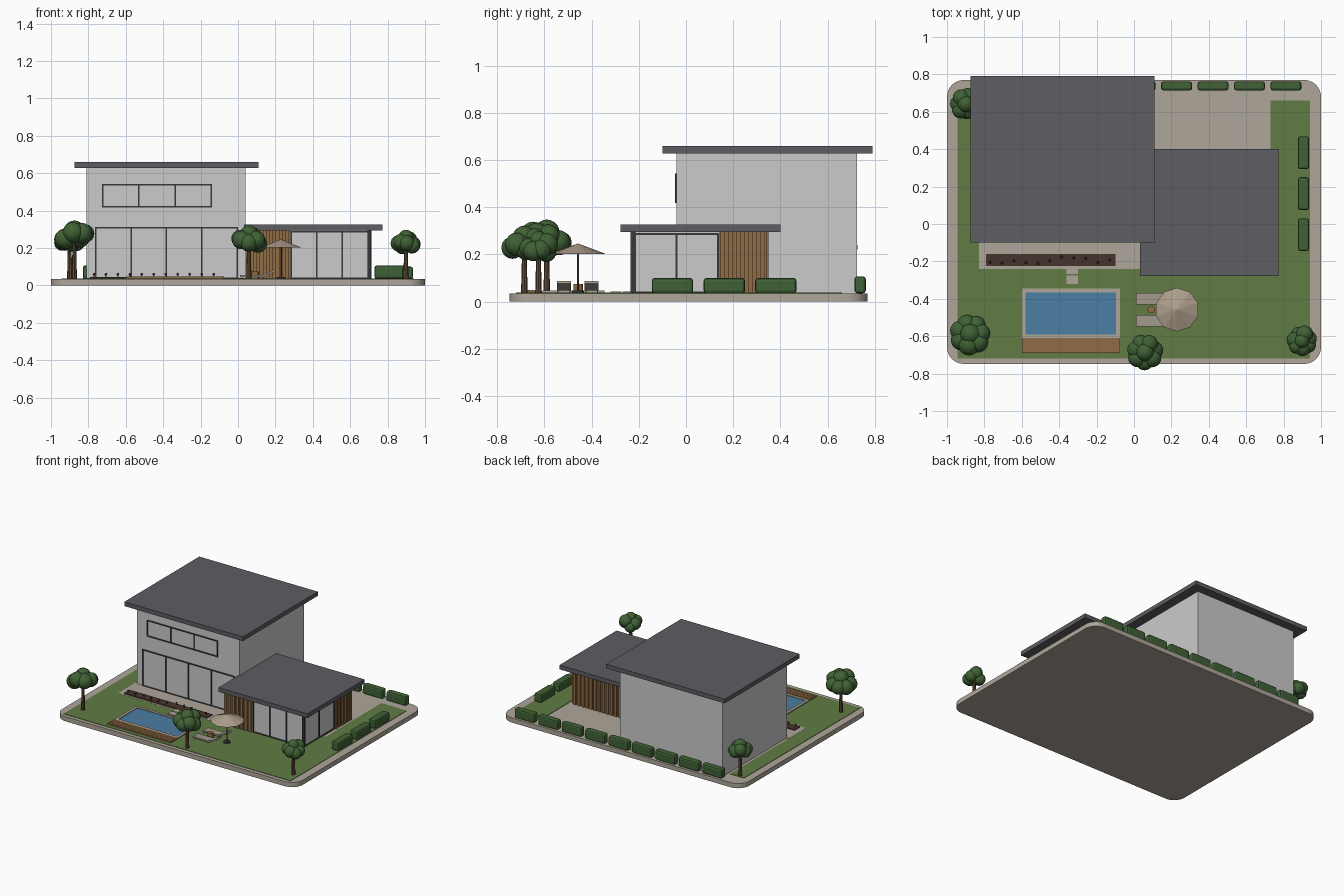
import bpy, bmesh, math, random
from mathutils import Vector, Matrix

if "Cube" in bpy.data.objects:
    bpy.data.objects.remove(bpy.data.objects["Cube"])

random.seed(4)
MATS = {}
COLORS = {
    "stone": (0.42, 0.38, 0.32), "grass": (0.12, 0.20, 0.06), "roof": (0.11, 0.11, 0.125),
    "frame": (0.035, 0.04, 0.045), "wood": (0.28, 0.15, 0.06), "water": (0.07, 0.21, 0.36),
    "soil": (0.06, 0.035, 0.025), "leaf": (0.05, 0.12, 0.035), "bark": (0.12, 0.07, 0.04),
    "fabric": (0.42, 0.34, 0.26), "cushion": (0.36, 0.32, 0.26), "flower": (0.12, 0.04, 0.04),
}
for key, rgb in COLORS.items():
    MATS[key] = bpy.data.materials.new(key)
    MATS[key].diffuse_color = (*rgb, 1)


def finish(name, bm, mat=None, smooth=False):
    me = bpy.data.meshes.new(name)
    bm.to_mesh(me)
    bm.free()
    for p in me.polygons:
        p.use_smooth = smooth
    if mat:
        me.materials.append(MATS[mat])
    ob = bpy.data.objects.new(name, me)
    bpy.context.collection.objects.link(ob)
    return ob


def add_box(bm, x0, x1, y0, y1, z0, z1):
    m = Matrix.Translation(((x0 + x1) / 2, (y0 + y1) / 2, (z0 + z1) / 2)) @ Matrix.Diagonal((x1 - x0, y1 - y0, z1 - z0, 1))
    return bmesh.ops.create_cube(bm, size=1, matrix=m)["verts"]


def boxes(name, items, mat=None, bevel=0):
    bm = bmesh.new()
    for it in items:
        add_box(bm, *it)
    if bevel:
        bmesh.ops.bevel(bm, geom=bm.edges[:], offset=bevel, segments=2, profile=0.5, affect="EDGES")
    return finish(name, bm, mat)


def cone(name, x, y, z0, z1, r0, r1, n, mat, smooth=False):
    bm = bmesh.new()
    bmesh.ops.create_cone(bm, cap_ends=True, segments=n, radius1=r0, radius2=r1, depth=z1 - z0,
                          matrix=Matrix.Translation((x, y, (z0 + z1) / 2)))
    ob = finish(name, bm, mat, smooth)
    if smooth:
        ob.data.set_sharp_from_angle(angle=math.radians(40))
    return ob


# plot slab with rounded corners
G = 0.035
bm = bmesh.new()
add_box(bm, -1, 1, -0.748, 0.77, 0, G)
upright = [e for e in bm.edges if abs(e.verts[0].co.z - e.verts[1].co.z) > 0.01]
bmesh.ops.bevel(bm, geom=upright, offset=0.09, segments=8, profile=0.5, affect="EDGES")
finish("plot_slab", bm, "stone")

# lawn, patio, stepping stones
L = G + 0.003
boxes("lawn", [(-0.945, 0.94, -0.72, -0.24, G - 0.01, L),
               (-0.945, -0.83, -0.24, 0.66, G - 0.01, L),
               (0.03, 0.94, -0.24, 0.0, G - 0.01, L),
               (0.73, 0.94, 0.0, 0.66, G - 0.01, L)], "grass")
boxes("front_patio", [(-0.83, 0.04, -0.24, -0.03, G - 0.01, L + 0.001)], "stone")
boxes("stepping_stones", [(-0.36, -0.30, -0.32, -0.275, L - 0.01, 0.043),
                          (-0.36, -0.30, -0.268, -0.22, L - 0.01, 0.043)], "stone")

# planter with small flowers
boxes("planter_soil", [(-0.79, -0.10, -0.225, -0.16, G, 0.045)], "soil")
bm = bmesh.new()
for i in range(11):
    p = (-0.77 + i * 0.064, -0.193 + random.uniform(-0.02, 0.02), 0.06)
    bmesh.ops.create_icosphere(bm, subdivisions=1, radius=0.008, matrix=Matrix.Translation(p))
    add_box(bm, p[0] - 0.002, p[0] + 0.002, p[1] - 0.002, p[1] + 0.002, 0.04, 0.058)
finish("planter_flowers", bm, "flower")

# main house and wing volumes
boxes("main_walls", [(-0.81, 0.04, -0.04, 0.725, G, 0.63)])
boxes("main_roof", [(-0.875, 0.11, -0.10, 0.79, 0.628, 0.66)], "roof")
boxes("wing_walls", [(0.04, 0.70, -0.22, 0.335, G, 0.297)])
boxes("wing_roof", [(0.032, 0.772, -0.278, 0.40, 0.295, 0.327)], "roof")


def window(name, a0, a1, z0, z1, panes, plane, axis="x", t=0.008, out=0.006):
    """Frame bars on a wall plane; axis tells along which direction it runs."""
    lo, hi = (plane - out, plane + 0.01) if axis == "x" else (plane - 0.01, plane + out)
    bars = []
    for i in range(panes + 1):
        c = a0 + (a1 - a0 - t) * i / panes
        bars.append((c, c + t, z0, z1))
    bars += [(a0 + t, a1 - t, z0, z0 + t), (a0 + t, a1 - t, z1 - t, z1)]
    if axis == "x":
        items = [(b[0], b[1], lo, hi, b[2], b[3]) for b in bars]
    else:
        items = [(lo, hi, b[0], b[1], b[2], b[3]) for b in bars]
    boxes(name, items, "frame")


window("main_lower_window_frame", -0.765, 0.0, G, 0.312, 4, -0.04)
window("main_upper_window_frame", -0.727, -0.138, 0.418, 0.542, 3, -0.04)
window("wing_front_window_frame", 0.28, 0.70, G, 0.29, 3, -0.22)
window("wing_side_window_frame", -0.22, 0.14, G, 0.29, 2, 0.70, "y")
boxes("wing_corner_post", [(0.693, 0.71, -0.23, -0.213, G, 0.296)], "frame")

# timber cladding on the wing: backing plus slats
boxes("wing_wood_backing", [(0.042, 0.28, -0.226, -0.21, G, 0.296),
                            (0.69, 0.706, 0.14, 0.341, G, 0.296),
                            (0.042, 0.69, 0.325, 0.341, G, 0.296)], "wood")
slats = []
step, w = 0.034, 0.02
for i in range(7):
    x = 0.048 + i * step
    slats.append((x, x + w, -0.235, -0.22, G, 0.296))
for i in range(6):
    y = 0.144 + i * step
    slats.append((0.70, 0.714, y, y + w, G, 0.296))
for i in range(19):
    x = 0.06 + i * step
    slats.append((x, x + w, 0.335, 0.35, G, 0.296))
boxes("wing_wood_slats", slats, "wood")

# pool: coping, water, deck
X0, X1, Y0, Y1, c = -0.60, -0.075, -0.61, -0.345, 0.02
boxes("pool_coping", [(X0, X1, Y0, Y0 + c, G, 0.046), (X0, X1, Y1 - c, Y1, G, 0.046),
                      (X0, X0 + c, Y0 + c, Y1 - c, G, 0.046), (X1 - c, X1, Y0 + c, Y1 - c, G, 0.046)], "stone")
boxes("pool_water", [(X0 + c, X1 - c, Y0 + c, Y1 - c, G, 0.041)], "water")
boxes("pool_deck", [(X0, X1, Y0 - 0.08 + i * 0.016, Y0 - 0.066 + i * 0.016, G, 0.048) for i in range(5)]
      + [(X0, X1, Y0 - 0.08, Y0, G, 0.045)], "wood")

# parasol
PX, PY = 0.23, -0.458
cone("parasol_canopy", PX, PY, 0.202, 0.245, 0.117, 0.003, 10, "fabric")
cone("parasol_pole", PX, PY, G, 0.21, 0.004, 0.004, 8, "bark")
cone("parasol_base", PX, PY, G, 0.046, 0.025, 0.025, 12, "frame")

# loungers with raised backs, side table
for n, y in enumerate((-0.4, -0.517)):
    bm = bmesh.new()
    add_box(bm, 0.01, 0.14, y - 0.03, y + 0.03, 0.046, 0.056)
    back = add_box(bm, 0.0, 0.075, y - 0.03, y + 0.03, -0.005, 0.005)
    for v in back:
        v.co = Matrix.Rotation(math.radians(-24), 3, "Y") @ Vector((v.co.x, 0, v.co.z)) + Vector((0.135, v.co.y, 0.051))
    for x in (0.02, 0.13):
        for s in (-0.025, 0.025):
            add_box(bm, x - 0.003, x + 0.003, y + s - 0.003, y + s + 0.003, G, 0.048)
    finish(f"lounger_{n + 1}", bm, "cushion")
cone("side_table", 0.092, -0.457, G, 0.075, 0.02, 0.02, 14, "wood")

# hedges
boxes("side_hedges", [(0.877, 0.936, y, y + 0.175, G, 0.1) for y in (-0.145, 0.075, 0.293)], "leaf", 0.012)
boxes("back_hedges", [(x, x + 0.165, 0.714, 0.762, G, 0.107)
                      for x in (0.73 - 0.195 * i for i in range(9))], "leaf", 0.012)


# trees: tapered trunk and a cluster of balls
def tree(n, x, y, r, zmid, ball):
    cone(f"tree_trunk_{n}", x, y, G, zmid, 0.014, 0.009, 8, "bark", True)
    bm = bmesh.new()
    pts = [(0, 0, 0.03)]
    for i in range(7):
        a = i * math.tau / 7 + n
        d = r - ball
        pts.append((d * math.cos(a), d * math.sin(a), random.uniform(-0.022, 0.024)))
    for p in pts:
        bmesh.ops.create_icosphere(bm, subdivisions=3, radius=ball * random.uniform(0.9, 1.05),
                                   matrix=Matrix.Translation((x + p[0], y + p[1], zmid + p[2])))
    finish(f"tree_canopy_{n}", bm, "leaf", True)


tree(1, -0.875, -0.59, 0.112, 0.262, 0.054)
tree(2, 0.058, -0.685, 0.098, 0.242, 0.048)
tree(3, 0.898, -0.625, 0.083, 0.228, 0.044)
tree(4, -0.9, 0.642, 0.086, 0.235, 0.045)

for m in bpy.data.materials:
    if m.users and not m.is_grease_pencil:
        m.use_nodes = True
        m.node_tree.nodes["Principled BSDF"].inputs["Base Color"].default_value = m.diffuse_color
